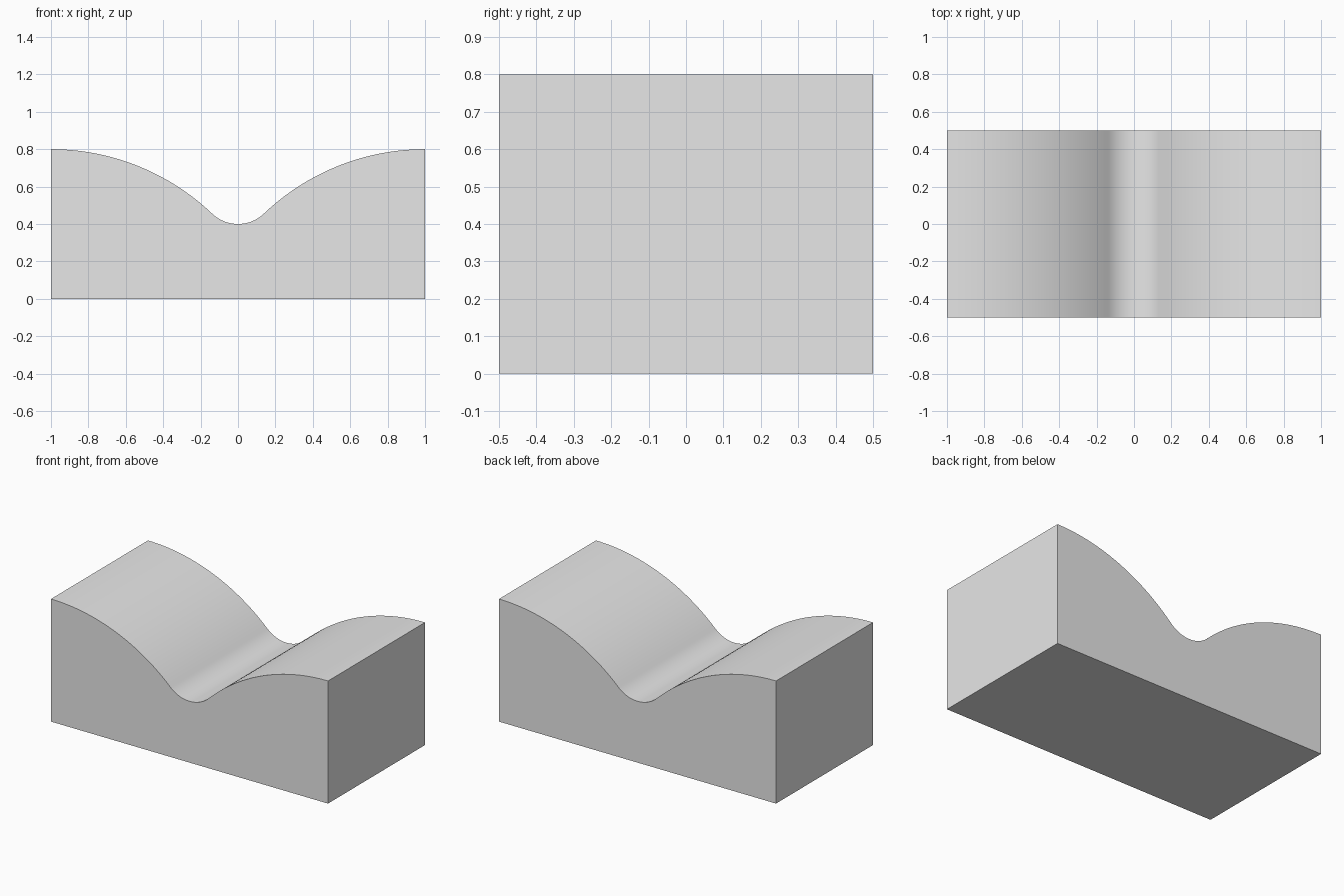
import bpy, bmesh, math

cube = bpy.data.objects.get("Cube")
if cube:
    bpy.data.objects.remove(cube, do_unlink=True)

# Plain grey material
grey = bpy.data.materials.new("plain_grey")
grey.use_nodes = True
colour = (0.8, 0.8, 0.8, 1)
grey.diffuse_color = colour
grey.node_tree.nodes["Principled BSDF"].inputs["Base Color"].default_value = colour

# Block dimensions and the two tangent arc radii of the top
half_length, half_depth = 1.0, 0.5
crest, valley = 0.8, 0.4
big, small = 1.25, 0.2
sweep = math.asin(half_length / (big + small))


def arc(cx, cz, radius, start, end, steps):
    """Points on an arc, with angles measured from straight up."""
    angles = [start + (end - start) * i / steps for i in range(steps + 1)]
    return [(cx + radius * math.sin(a), cz + radius * math.cos(a)) for a in angles]


# Right half of the top: valley fillet, then the convex shoulder
fillet = arc(0, valley + small, small, math.pi, math.pi - sweep, 16)
shoulder = arc(half_length, crest - big, big, -sweep, 0, 32)
half = fillet + shoulder[1:]
top = [(-x, z) for x, z in reversed(half[1:])] + half
profile = [(-half_length, 0)] + top + [(half_length, 0)]

# Extrude the profile through the depth
bm = bmesh.new()
front = bm.faces.new([bm.verts.new((x, -half_depth, z)) for x, z in profile])
back = bmesh.ops.extrude_face_region(bm, geom=[front], use_keep_orig=True)
moved = [v for v in back["geom"] if isinstance(v, bmesh.types.BMVert)]
bmesh.ops.translate(bm, verts=moved, vec=(0, 2 * half_depth, 0))
bmesh.ops.recalc_face_normals(bm, faces=bm.faces)
mesh = bpy.data.meshes.new("saddle_block")
bm.to_mesh(mesh)
bm.free()
mesh.materials.append(grey)

block = bpy.data.objects.new("saddle_block", mesh)
bpy.context.collection.objects.link(block)
bpy.ops.object.select_all(action="DESELECT")
block.select_set(True)
bpy.context.view_layer.objects.active = block
bpy.ops.object.shade_smooth_by_angle(angle=math.radians(30))
